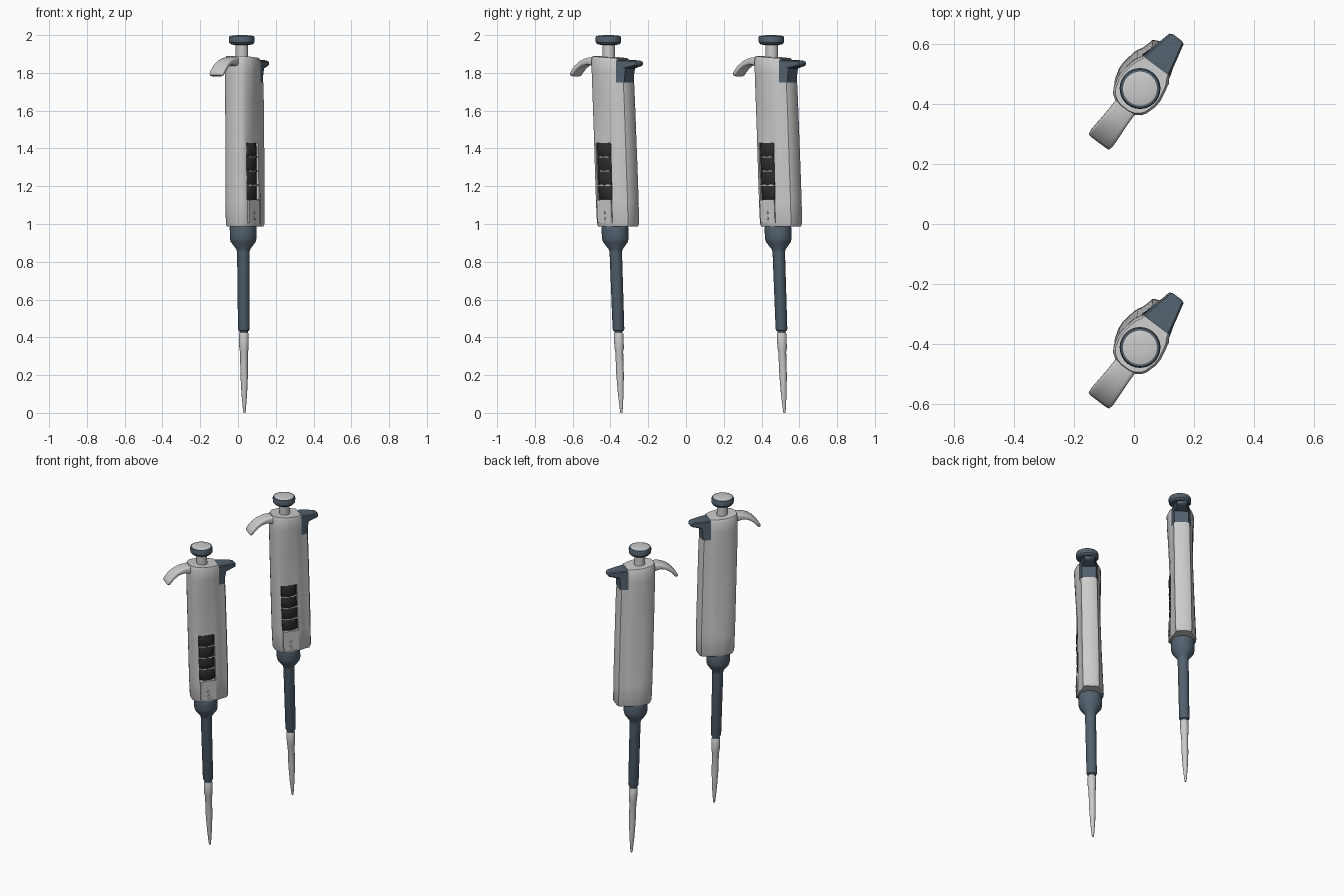
import bpy, bmesh, math
from mathutils import Matrix, Vector

if "Cube" in bpy.data.objects:
    bpy.data.objects.remove(bpy.data.objects["Cube"])

# Local frame: +X = ejector side, -X = finger hook, -Y = dial side
PLACE = Matrix(((0.6, -0.8, -0.007, 0.034),
                (0.8, 0.6, -0.035, -0.342),
                (0, 0, 1, 0),
                (0, 0, 0, 1)))
SPACING = 0.863


def material(name, rgb):
    m = bpy.data.materials.new(name)
    m.diffuse_color = (*rgb, 1)
    m.use_nodes = True
    m.node_tree.nodes["Principled BSDF"].inputs["Base Color"].default_value = m.diffuse_color
    return m


SLATE = material("slate", (0.085, 0.12, 0.155))
BLACK = material("black", (0.025, 0.025, 0.025))


def loft(rings):
    """Closed solid through rings with equal point counts."""
    bm = bmesh.new()
    vs = [[bm.verts.new(p) for p in r] for r in rings]
    n = len(vs[0])
    for a, b in zip(vs, vs[1:]):
        for i in range(n):
            j = (i + 1) % n
            bm.faces.new((a[i], a[j], b[j], b[i]))
    bm.faces.new(vs[0][::-1])
    bm.faces.new(vs[-1])
    bmesh.ops.recalc_face_normals(bm, faces=bm.faces)
    me = bpy.data.meshes.new("part")
    bm.to_mesh(me)
    bm.free()
    return me


def lathe(profile, n=32, sy=1.0, at=(0, 0)):
    return loft([[(at[0] + r * math.cos(2 * math.pi * i / n),
                   at[1] + sy * r * math.sin(2 * math.pi * i / n), z)
                  for i in range(n)] for r, z in profile])


def box(x0, x1, y0, y1, z0, z1):
    return loft([[(x0, y0, z), (x1, y0, z), (x1, y1, z), (x0, y1, z)] for z in (z0, z1)])


def cut(me, cutters):
    """Subtract cutter meshes and return the resulting mesh."""
    ob = bpy.data.objects.new("work", me)
    bpy.context.collection.objects.link(ob)
    tools = []
    for c in cutters:
        t = bpy.data.objects.new("cutter", c)
        t.hide_render = True
        bpy.context.collection.objects.link(t)
        mod = ob.modifiers.new("cut", 'BOOLEAN')
        mod.object, mod.operation, mod.solver = t, 'DIFFERENCE', 'EXACT'
        tools.append(t)
    dg = bpy.context.evaluated_depsgraph_get()
    dg.update()
    out = bpy.data.meshes.new_from_object(ob.evaluated_get(dg))
    for o in tools + [ob]:
        bpy.data.objects.remove(o)
    return out


def part(name, me, mat=None, angle=35):
    """Place the mesh once for each of the two pipettes."""
    me.transform(PLACE)
    if mat:
        me.materials.clear()
        me.materials.append(mat)
    for k in range(2):
        ob = bpy.data.objects.new(f"{name}_{k + 1}", me)
        ob.location.y = k * SPACING
        bpy.context.collection.objects.link(ob)
        if k == 0:
            bpy.ops.object.select_all(action='DESELECT')
            ob.select_set(True)
            bpy.context.view_layer.objects.active = ob
            bpy.ops.object.shade_smooth_by_angle(angle=math.radians(angle))


# Handle body: rounded section, waisted in the middle
HALF = [(-0.094, 0.03), (-0.07, 0.068), (-0.01, 0.086), (0.06, 0.074),
        (0.088, 0.058), (0.136, 0.047)]
OUTLINE = HALF + [(u, -v) for u, v in HALF[::-1]]


def soften(pts):
    out = []
    for a, b in zip(pts, pts[1:] + pts[:1]):
        a, b = Vector(a), Vector(b)
        out += [a.lerp(b, 0.2), a.lerp(b, 0.8)]
    return out


def section(z, su, sv, waist, slope=0.0):
    ring = []
    for p in soften(OUTLINE):
        k = 1 - waist * max(0, 1 - abs(p.x) / 0.1)
        ring.append((p.x * su, p.y * sv * k, z - slope * p.x))
    return ring


body = loft([section(*s) for s in (
    (0.988, 0.93, 0.92, 0), (1.0, 0.98, 0.98, 0), (1.12, 1, 1, 0.06),
    (1.3, 1, 1, 0.12), (1.5, 1, 0.98, 0.16), (1.65, 1, 0.97, 0.1),
    (1.8, 0.98, 0.98, 0.02), (1.865, 0.97, 0.97, 0, 0.07),
    (1.884, 0.9, 0.88, 0, 0.07))])
body = cut(body, [box(0.09, 0.2, -0.1, 0.1, 1.75, 1.95),
                  box(-0.056, 0.044, -0.15, -0.055, 1.13, 1.43)])
part("body", body)

# Volume dial: four bulging drums with thin dividers
profile = []
for i in range(4):
    z = 1.131 + i * 0.0745
    profile += [(0.038, z), (0.047, z + 0.012), (0.049, z + 0.037),
                (0.047, z + 0.062), (0.038, z + 0.074)]
part("dial_drums", lathe(profile, 24, 0.55, (-0.006, -0.051)), BLACK)
part("dial_backing", box(-0.0555, 0.0435, -0.058, -0.05, 1.131, 1.429), BLACK)
for i in range(1, 4):
    z = 1.131 + i * 0.0745
    part(f"dial_divider_{i}", box(-0.054, 0.042, -0.072, -0.05, z - 0.003, z + 0.003))

# Panel below the dial with two small studs
part("lower_panel", loft([[(-0.054, y, 1.005), (0.042, y, 1.005), (0.042, y, 1.128),
                           (-0.054, y, 1.128)] for y in (-0.081, -0.05)]))
for i, z in enumerate((1.03, 1.06)):
    stud = lathe([(0.008, 0), (0.007, 0.006), (0.002, 0.008)], 12)
    stud.transform(Matrix.Translation((-0.006, -0.080, z)) @ Matrix.Rotation(math.pi / 2, 4, 'X'))
    part(f"stud_{i + 1}", stud)

# Finger hook: flattened ring swept along an arc
hook = []
PATH = [(-0.04, 1.855, 0.028, 0.04), (-0.09, 1.861, 0.024, 0.04),
        (-0.125, 1.862, 0.018, 0.041), (-0.16, 1.851, 0.015, 0.043),
        (-0.19, 1.831, 0.013, 0.045), (-0.213, 1.807, 0.012, 0.046),
        (-0.225, 1.79, 0.010, 0.044), (-0.228, 1.785, 0.006, 0.038)]
for i, (u, z, t, w) in enumerate(PATH):
    a, b = PATH[max(i - 1, 0)], PATH[min(i + 1, len(PATH) - 1)]
    d = Vector((b[0] - a[0], b[1] - a[1])).normalized()
    ring = []
    for k in range(20):
        c, s = math.cos(k * math.pi / 10), math.sin(k * math.pi / 10)
        y = w * math.copysign(abs(c) ** 0.35, c)
        h = t * math.copysign(abs(s) ** 0.5, s)
        ring.append((u + d.y * h, y, z - d.x * h))
    hook.append(ring)
part("finger_hook", loft(hook), None, 50)

# Ejector: block set in the back of the body, with a thumb arm
part("ejector_block", loft([[(0.07, -w, z), (0.09, -w, z), (x, -0.042, z),
                             (x, 0.042, z), (0.09, w, z), (0.07, w, z)]
                            for z, w, x in ((1.75, 0.058, 0.13), (1.79, 0.058, 0.131),
                                            (1.83, 0.057, 0.14), (1.864, 0.056, 0.14))]), SLATE)
arm = []
for u, w, z0, z1 in ((0.085, 0.055, 1.815, 1.87), (0.14, 0.044, 1.823, 1.868),
                     (0.185, 0.033, 1.834, 1.865), (0.2, 0.03, 1.838, 1.861),
                     (0.206, 0.02, 1.843, 1.856)):
    c = 0.006
    arm.append([(u, -w, z0 + c), (u, -w + c, z0), (u, w - c, z0), (u, w, z0 + c),
                (u, w, z1 - c), (u, w - c, z1), (u, c - w, z1), (u, -w, z1 - c)])
part("ejector_arm", loft(arm), SLATE)

# Plunger stem, knob and knob cap
part("plunger_stem", lathe([(0.033, 1.86), (0.033, 1.955)]))
part("plunger_knob", lathe([(0.04, 1.948), (0.058, 1.951), (0.067, 1.962), (0.068, 1.985),
                            (0.064, 1.995), (0.06, 1.996)]), SLATE)
part("knob_cap", lathe([(0.06, 1.985), (0.06, 1.995), (0.05, 1.998), (0.02, 2.0)]))

# Collar, shaft and nozzle
part("collar", lathe([(0.066, 1.0), (0.071, 0.98), (0.071, 0.925), (0.066, 0.905),
                      (0.036, 0.865), (0.033, 0.85), (0.031, 0.445), (0.027, 0.435),
                      (0.022, 0.434), (0.022, 0.41)]), SLATE)

# Disposable tip
part("tip", lathe([(0.024, 0.422), (0.026, 0.418), (0.025, 0.34), (0.021, 0.325),
                   (0.020, 0.2), (0.015, 0.1), (0.007, 0.01), (0.005, 0.0)], 24))
